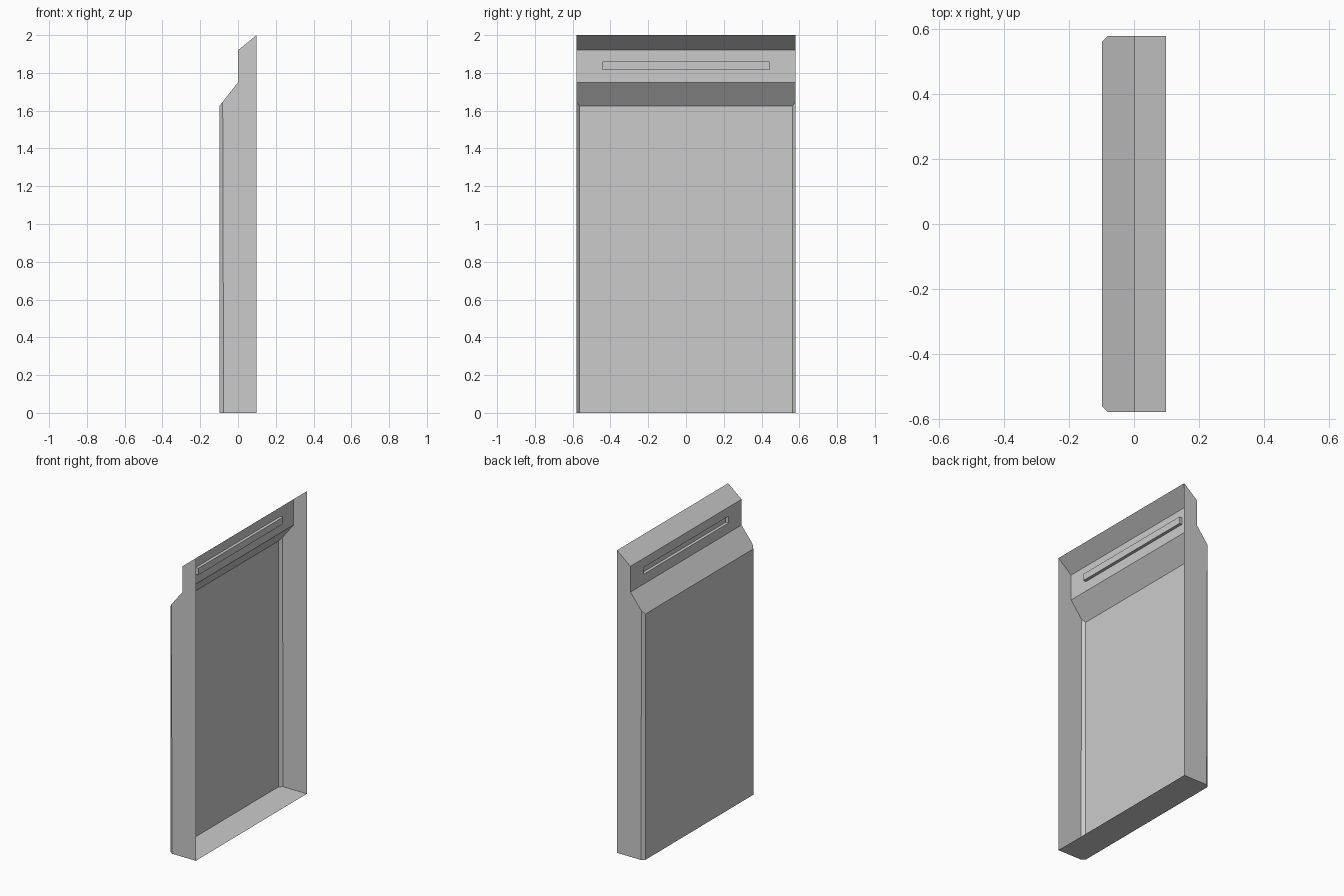
import bpy
import bmesh
from mathutils import Vector

if "Cube" in bpy.data.objects:
    bpy.data.objects.remove(bpy.data.objects["Cube"])

HALF_X, HALF_Y = 0.098, 0.58
SLOT_Y, SLOT_Z, SLOT_DEPTH = 0.443, (1.815, 1.86), 0.02

# Side profile of the panel (x, z)
profile = [(-HALF_X, 0), (HALF_X, 0), (HALF_X, 2.0),
           (0, 1.92), (0, 1.75), (-HALF_X, 1.625)]

bm = bmesh.new()
side = bm.faces.new([bm.verts.new((x, -HALF_Y, z)) for x, z in profile])
ext = bmesh.ops.extrude_face_region(bm, geom=[side], use_keep_orig=True)
bmesh.ops.translate(bm, vec=(0, 2 * HALF_Y, 0),
                    verts=[g for g in ext["geom"] if isinstance(g, bmesh.types.BMVert)])
bmesh.ops.recalc_face_normals(bm, faces=bm.faces)

# Chamfer the two long outer edges, slightly wider at the base
edges = [e for e in bm.edges
         if all(abs(v.co.x + HALF_X) < 1e-4 for v in e.verts)
         and abs(e.verts[0].co.z - e.verts[1].co.z) > 1]
bmesh.ops.bevel(bm, geom=edges, offset=0.017, offset_type='OFFSET',
                segments=1, profile=0.5, affect='EDGES')
for v in bm.verts:
    if v.co.z < 0.01 and -HALF_X + 0.005 < v.co.x < 0:
        v.co.x += 0.005

# Recessed slot in the upper strip
strip = next(f for f in bm.faces
             if all(abs(v.co.x) < 1e-4 for v in f.verts))
bmesh.ops.inset_individual(bm, faces=[strip], thickness=0.03)
mid = strip.calc_center_median()
for v in strip.verts:
    v.co = Vector((0, SLOT_Y if v.co.y > mid.y else -SLOT_Y,
                   SLOT_Z[1] if v.co.z > mid.z else SLOT_Z[0]))
floor = bmesh.ops.extrude_discrete_faces(bm, faces=[strip])["faces"][0]
bmesh.ops.translate(bm, vec=(SLOT_DEPTH, 0, 0), verts=floor.verts[:])

# Open the rear of the shell
rear = [f for f in bm.faces if all(abs(v.co.x - HALF_X) < 1e-4 for v in f.verts)]
bmesh.ops.delete(bm, geom=rear, context='FACES_ONLY')

mesh = bpy.data.meshes.new("panel_shell")
bm.to_mesh(mesh)
bm.free()
bpy.context.collection.objects.link(bpy.data.objects.new("panel_shell", mesh))
